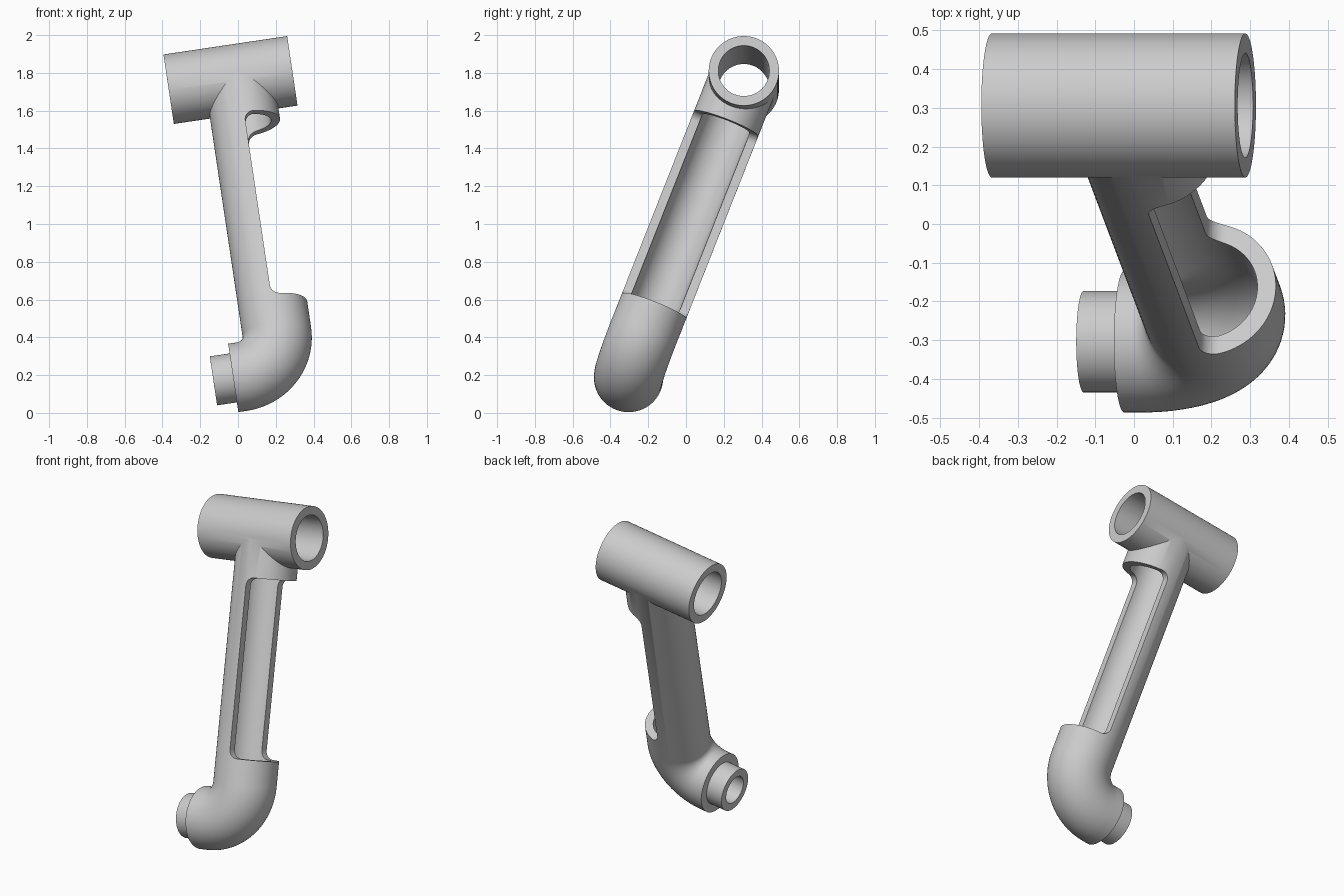
import bpy, bmesh, math
from mathutils import Vector, Matrix

cube = bpy.data.objects.get("Cube")
if cube:
    bpy.data.objects.remove(cube, do_unlink=True)

grey = bpy.data.materials.new("light grey")
grey.use_nodes = True
grey.diffuse_color = (0.6, 0.6, 0.6, 1)
grey.node_tree.nodes["Principled BSDF"].inputs["Base Color"].default_value = (0.6, 0.6, 0.6, 1)

# Tilted frame: x along the sleeve, z up the arm, origin at the elbow corner
arm_dir = Vector((-0.149, 0.395, 1)).normalized()
sleeve_dir = Vector((0.989, 0, 0.147)).normalized()
back_dir = arm_dir.cross(sleeve_dir).normalized()
FRAME = Matrix((sleeve_dir, back_dir, arm_dir)).transposed().to_4x4()
FRAME.translation = (0.236, -0.304, 0.224)

ARM_R, BORE_R, BEND = 0.183, 0.135, 0.22
SLEEVE_Z, SLEEVE_X = 1.677, -0.046


def finish(name, bm):
    bmesh.ops.recalc_face_normals(bm, faces=bm.faces)
    mesh = bpy.data.meshes.new(name)
    bm.to_mesh(mesh)
    bm.free()
    mesh.materials.append(grey)
    obj = bpy.data.objects.new(name, mesh)
    bpy.context.collection.objects.link(obj)
    return obj


def sweep(name, path, radius, sides=80):
    """Round bar along a path in the local xz plane."""
    bm = bmesh.new()
    path = [Vector((x, 0, z)) for x, z in path]
    rings = []
    for i, p in enumerate(path):
        t = (path[min(i + 1, len(path) - 1)] - path[max(i - 1, 0)]).normalized()
        n = Vector((t.z, 0, -t.x))
        angles = [math.tau * k / sides for k in range(sides)]
        rings.append([bm.verts.new(p + radius * (n * math.cos(a) + Vector((0, math.sin(a), 0))))
                      for a in angles])
    for a, b in zip(rings, rings[1:]):
        for k in range(sides):
            m = (k + 1) % sides
            bm.faces.new((a[k], a[m], b[m], b[k]))
    bm.faces.new(rings[0])
    bm.faces.new(rings[-1])
    return finish(name, bm)


def combine(target, tool, operation):
    mod = target.modifiers.new(operation.lower(), 'BOOLEAN')
    mod.operation, mod.object, mod.solver = operation, tool, 'EXACT'
    bpy.context.view_layer.objects.active = target
    bpy.ops.object.modifier_apply(modifier=mod.name)
    bpy.data.objects.remove(tool, do_unlink=True)


def elbow(start, top, steps=24):
    """Straight stub, quarter bend, then the long arm."""
    bend = [(-BEND + BEND * math.sin(a), BEND - BEND * math.cos(a))
            for a in (math.pi / 2 * i / steps for i in range(steps + 1))]
    return ([(start, 0)] if start < -BEND else []) + bend + [(0, top)]


# Hollow arm with elbow
body = sweep("pipe_arm", elbow(-0.264, SLEEVE_Z - 0.027), ARM_R)
combine(body, sweep("arm_bore", elbow(-BEND, SLEEVE_Z + 0.1), BORE_R), 'DIFFERENCE')

# Half-round cutaway with filleted inner corners
LOW, HIGH, FILLET = 0.37, 1.418, 0.05
outline = [(0.4, LOW)]
for cz, a0 in ((LOW + FILLET, -90), (HIGH - FILLET, -180)):
    for i in range(9):
        a = math.radians(a0 - 90 * i / 8)
        outline.append((FILLET + FILLET * math.cos(a), cz + FILLET * math.sin(a)))
outline.append((0.4, HIGH))
bm = bmesh.new()
face = bm.faces.new([bm.verts.new((x, -0.3, z)) for x, z in outline])
ext = bmesh.ops.extrude_face_region(bm, geom=[face])
bmesh.ops.translate(bm, vec=(0, 0.6, 0),
                    verts=[v for v in ext["geom"] if isinstance(v, bmesh.types.BMVert)])
combine(body, finish("cutaway", bm), 'DIFFERENCE')

# Cross sleeve at the top
half = 0.331
combine(body, sweep("sleeve", [(SLEEVE_X - half, SLEEVE_Z), (SLEEVE_X + half, SLEEVE_Z)], 0.186, 96), 'UNION')
combine(body, sweep("sleeve_bore", [(-0.6, SLEEVE_Z), (0.6, SLEEVE_Z)], BORE_R), 'DIFFERENCE')

# Spigot at the bottom
combine(body, sweep("spigot", [(-0.37, 0), (-0.245, 0)], 0.131), 'UNION')
combine(body, sweep("spigot_bore", [(-0.5, 0), (-0.18, 0)], 0.085), 'DIFFERENCE')

# Place and shade
body.data.transform(FRAME)
bpy.ops.object.select_all(action='DESELECT')
body.select_set(True)
bpy.context.view_layer.objects.active = body
bpy.ops.object.shade_smooth_by_angle(angle=math.radians(30))
